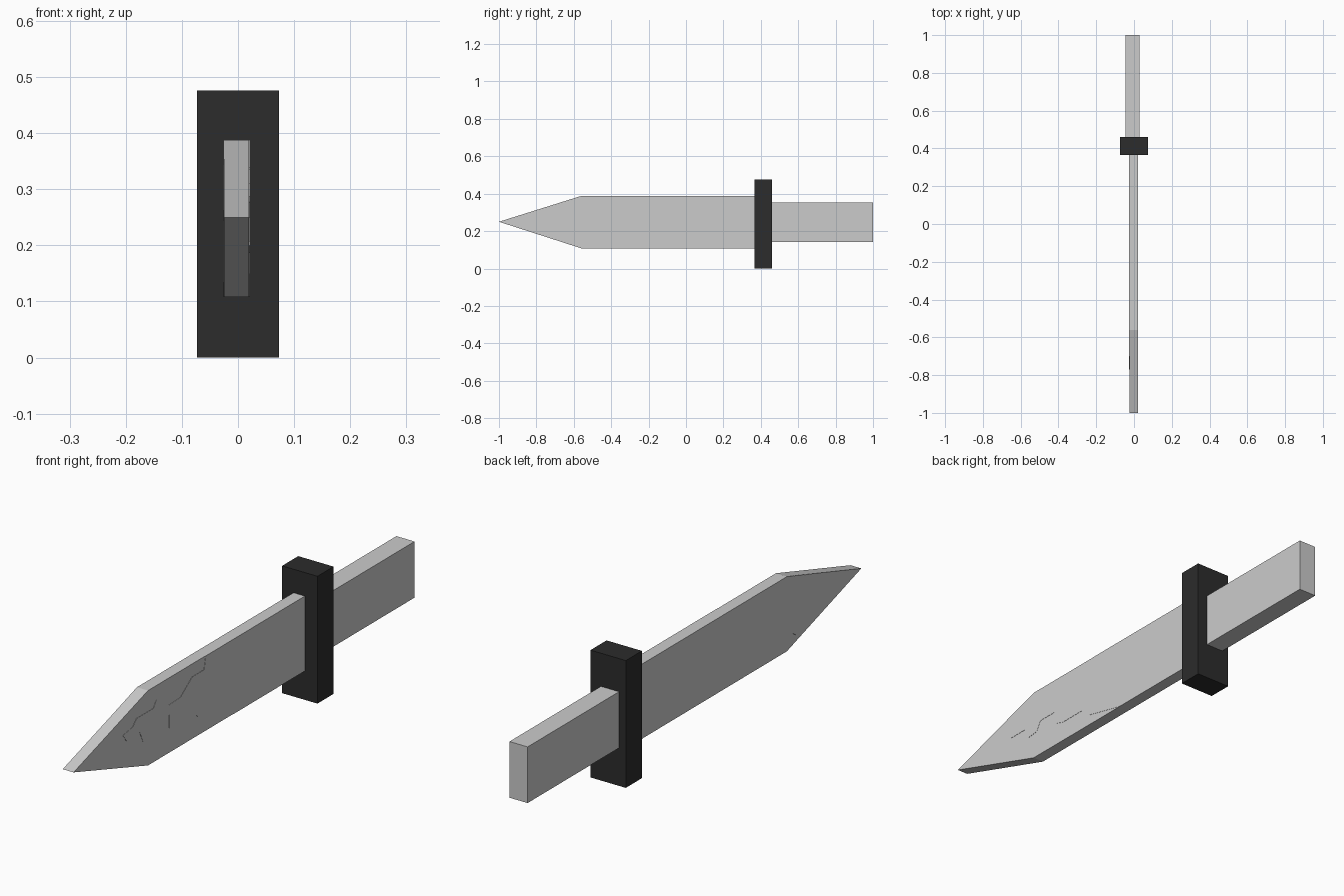
import bpy, bmesh

if "Cube" in bpy.data.objects:
    bpy.data.objects.remove(bpy.data.objects["Cube"])


def prism(name, profile, x0, x1, mat=None):
    """Extrude a (y, z) outline from x0 to x1."""
    bm = bmesh.new()
    face = bm.faces.new([bm.verts.new((x0, y, z)) for y, z in profile])
    ext = bmesh.ops.extrude_face_region(bm, geom=[face])
    moved = [v for v in ext["geom"] if isinstance(v, bmesh.types.BMVert)]
    bmesh.ops.translate(bm, verts=moved, vec=(x1 - x0, 0, 0))
    bmesh.ops.recalc_face_normals(bm, faces=bm.faces[:])
    mesh = bpy.data.meshes.new(name)
    bm.to_mesh(mesh)
    bm.free()
    obj = bpy.data.objects.new(name, mesh)
    bpy.context.collection.objects.link(obj)
    if mat:
        mesh.materials.append(mat)
    return obj


def rect(y0, y1, z0, z1):
    return [(y0, z0), (y1, z0), (y1, z1), (y0, z1)]


black = bpy.data.materials.new("guard_black")
black.diffuse_color = (0.025, 0.025, 0.025, 1)
black.use_nodes = True
black.node_tree.nodes["Principled BSDF"].inputs["Base Color"].default_value = black.diffuse_color

# Guard and grip
prism("guard", rect(0.365, 0.46, 0, 0.476), -0.073, 0.073, black)
prism("grip", rect(0.45, 1.0, 0.142, 0.352), -0.045, 0.03)

# Blade with a double-sided point
TOP, BOTTOM, ROOT = 0.388, 0.108, 0.37
prism("blade", [(-1, 0.25), (-0.56, BOTTOM), (ROOT, BOTTOM),
                (ROOT, TOP), (-0.56, TOP)], -0.025, 0.020)

# Jagged flat of the blade, right side
right = [(-0.22, TOP), (-0.23, 0.34), (-0.30, 0.34), (-0.37, 0.29),
         (-0.44, 0.287), (-0.51, 0.336), (-0.53, 0.31), (-0.63, 0.31),
         (-0.65, 0.287), (-0.71, 0.277), (-0.69, 0.25), (-0.61, 0.25),
         (-0.59, 0.207), (-0.54, 0.213), (-0.52, 0.25), (-0.436, 0.25),
         (-0.436, 0.20), (-0.39, 0.186), (-0.275, 0.186), (-0.24, 0.15),
         (-0.06, BOTTOM), (ROOT, BOTTOM), (ROOT, TOP)]
prism("jagged_flat_right", right, 0.020, 0.021)

# Jagged flat of the blade, left side
left = [(-0.56, TOP), (-0.70, 0.343), (-0.715, 0.301), (-0.77, 0.263),
        (-0.75, 0.243), (-0.674, 0.246), (-0.632, 0.135), (-0.573, 0.177),
        (-0.442, 0.184), (-0.335, 0.138), (-0.175, 0.138),
        (0.30, BOTTOM), (ROOT, BOTTOM), (ROOT, TOP)]
prism("jagged_flat_left", left, -0.026, -0.025)
